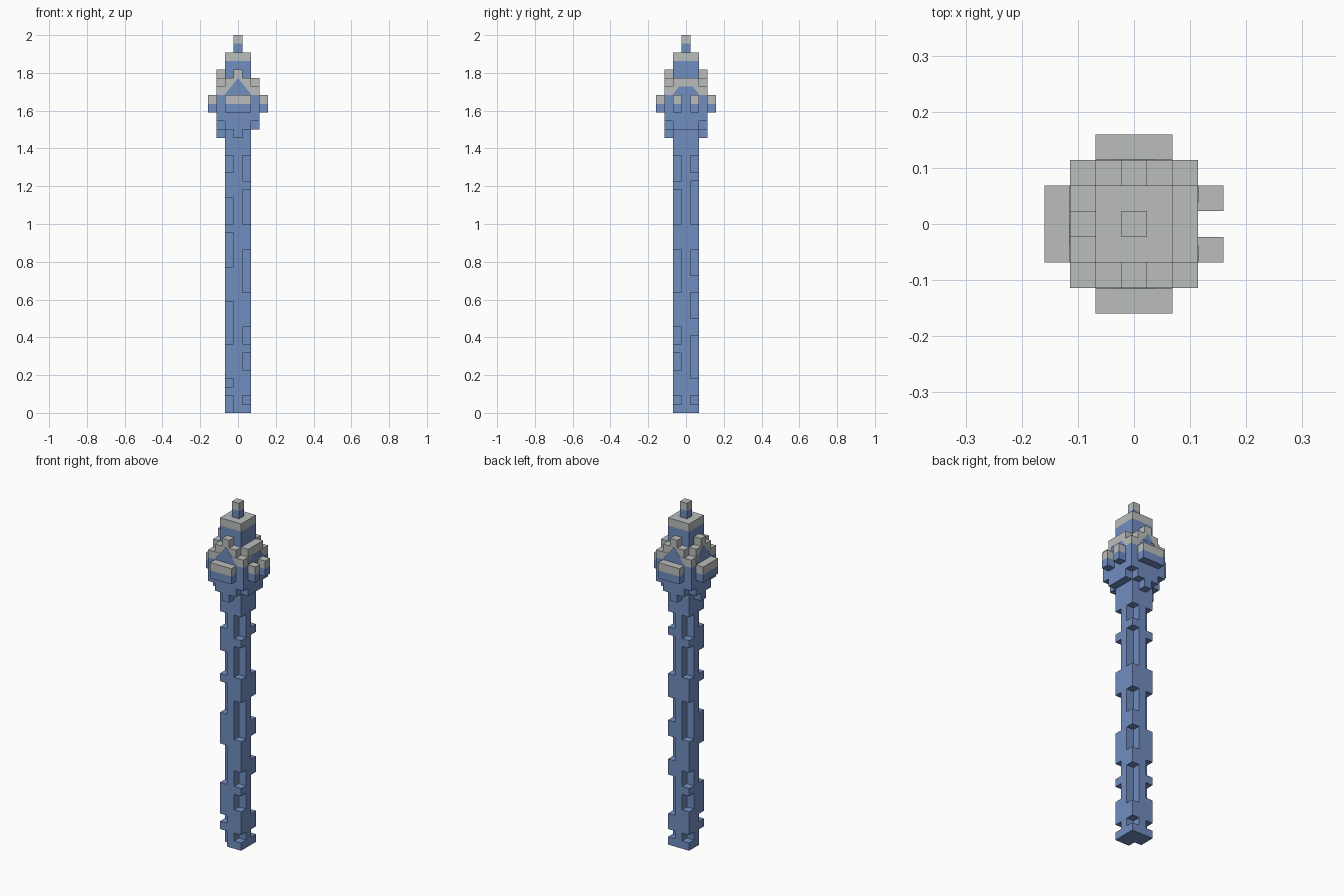
import bpy, bmesh

default = bpy.data.objects.get("Cube")
if default:
    bpy.data.objects.remove(default, do_unlink=True)

U = 2 / 44  # one block


def material(name, rgb):
    m = bpy.data.materials.new(name)
    m.use_nodes = True
    col = (*rgb, 1)
    m.diffuse_color = col
    m.node_tree.nodes["Principled BSDF"].inputs["Base Color"].default_value = col
    return m


BLUE = material("slate_blue", (0.165, 0.268, 0.53))
GREY = material("pale_grey", (0.49, 0.515, 0.505))


def finish(name, bm, mat):
    me = bpy.data.meshes.new(name)
    bmesh.ops.recalc_face_normals(bm, faces=bm.faces)
    bm.to_mesh(me)
    bm.free()
    me.materials.append(mat)
    ob = bpy.data.objects.new(name, me)
    bpy.context.collection.objects.link(ob)
    return ob


def blocks(name, boxes, mat):
    """Boxes given as inclusive x and y block ranges plus z bottom and top."""
    bm = bmesh.new()
    for x0, x1, y0, y1, z0, z1 in boxes:
        size = ((x1 - x0 + 1) * U, (y1 - y0 + 1) * U, (z1 - z0) * U)
        mid = ((x0 + x1) / 2 * U, (y0 + y1) / 2 * U, (z0 + z1) / 2 * U)
        verts = bmesh.ops.create_cube(bm, size=1)["verts"]
        for v in verts:
            v.co = [v.co[i] * size[i] + mid[i] for i in range(3)]
    return finish(name, bm, mat)


def capped(name, x0, x1, y0, y1, z0, z1):
    """A blue column with one grey block layer on top."""
    blocks(name, [(x0, x1, y0, y1, z0, z1 - 1)], BLUE)
    blocks(name + "_cap", [(x0, x1, y0, y1, z1 - 1, z1)], GREY)


def turned(side, a0, a1, d):
    """Block range on a side: a along the side, d outward."""
    return {"front": (a0, a1, -d, -d), "back": (a0, a1, d, d),
            "right": (-d, -d, a0, a1), "left": (d, d, a0, a1)}[side]


def triangle_plate(name, side, points, mat):
    """Thin triangle lying on a head wall; points are (along, height)."""
    bm = bmesh.new()
    rings = []
    for out in (2.5, 2.53):
        ring = []
        for a, h in points:
            x, y = {"front": (a, -out), "back": (a, out),
                    "right": (-out, a), "left": (out, a)}[side]
            ring.append(bm.verts.new((x * U, y * U, h * U)))
        rings.append(ring)
        bm.faces.new(ring)
    for i in range(3):
        j = (i + 1) % 3
        bm.faces.new((rings[0][i], rings[0][j], rings[1][j], rings[1][i]))
    finish(name, bm, mat)


# Shaft: cross-shaped core with broken corner posts
blocks("shaft_core", [(-1, 1, 0, 0, 0, 33), (0, 0, -1, 1, 0, 33)], BLUE)
diagonal = [(1, 2), (5, 7), (8, 10), (14, 19), (22, 26), (27, 30)]
notches = {
    (1, -1): diagonal,
    (-1, 1): diagonal,
    (-1, -1): [(0, 2), (3, 4), (8, 13), (17, 21), (22, 25), (28, 30)],
    (1, 1): [(1, 2), (4, 9), (11, 14), (16, 19), (22, 27), (28, 30)],
}
for (x, y), gaps in notches.items():
    posts, start = [], 0
    for low, high in gaps + [(33, 33)]:
        if low > start:
            posts.append((x, x, y, y, start, low))
        start = high
    name = ("front" if y < 0 else "back") + ("_left" if x > 0 else "_right")
    blocks(name + "_shaft_post", posts, BLUE)

# Head core and spire
capped("head_core", -1, 1, -1, 1, 33, 42)
capped("spire", 0, 0, 0, 0, 42, 44)

# Head walls, ledges and painted gables
for side in ("front", "back", "right", "left"):
    capped(side + "_wall", *turned(side, -1, 1, 2), 33, 39)
    if side == "left":
        for a in (-1, 1):
            capped(f"left_prong_{'front' if a < 0 else 'back'}", *turned(side, a, a, 3), 35, 37)
    else:
        capped(side + "_ledge", *turned(side, -1, 1, 3), 35, 37)
        blocks(side + "_wall_peak", [(*turned(side, 0, 0, 2), 39, 40)], GREY)
        blocks(side + "_wall_drop", [(*turned(side, 0, 0, 2), 32, 33)], BLUE)
        triangle_plate(side + "_gable", side, [(-0.82, 38), (0.82, 38), (0, 39)], BLUE)
    for s in (-1, 1):
        triangle_plate(f"{side}_gable_edge_{'a' if s < 0 else 'b'}", side,
                       [(1.5 * s, 38), (0.82 * s, 38), (1.5 * s, 37.1)], GREY)

# Head corners
for x in (-2, 2):
    for y in (-2, 2):
        name = ("front" if y < 0 else "back") + ("_left" if x > 0 else "_right")
        capped(name + "_head_corner", x, x, y, y, 34, 38)
